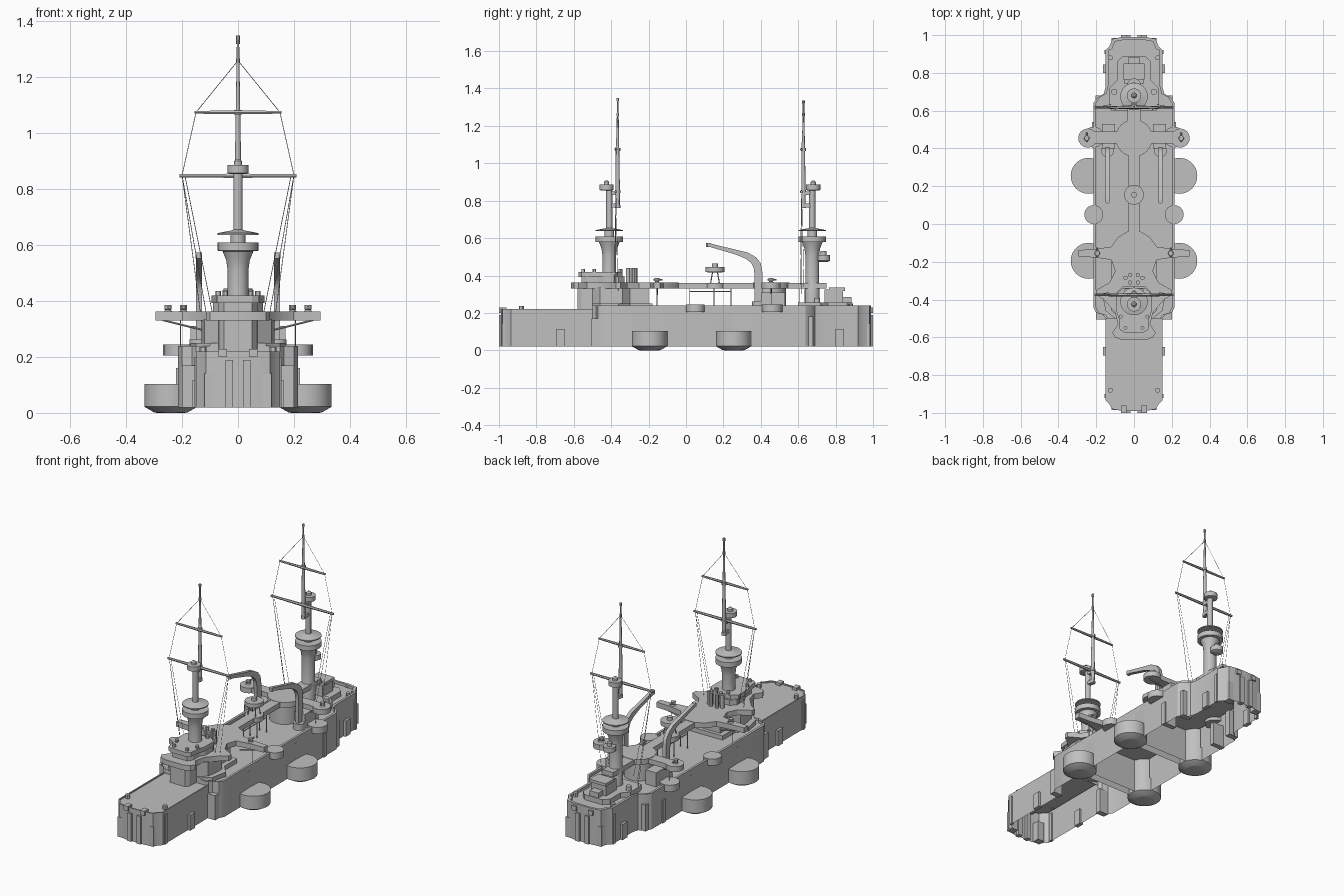
import bpy, bmesh, math

GREY = bpy.data.materials.new("warship grey")
GREY.diffuse_color = (0.53, 0.53, 0.53, 1)


def finish(name, bm, mirror=False):
    bmesh.ops.recalc_face_normals(bm, faces=bm.faces)
    me = bpy.data.meshes.new(name)
    bm.to_mesh(me)
    bm.free()
    ob = bpy.data.objects.new(name, me)
    bpy.context.collection.objects.link(ob)
    me.materials.append(GREY)
    if mirror:
        ob.modifiers.new("Mirror", 'MIRROR')
    return ob


def prism(name, pts, z0, z1, mirror=False, side=False):
    """Extrude an outline upward, or a (y, z) outline sideways when side is set."""
    bm = bmesh.new()
    at = (lambda a, b, c: (c, a, b)) if side else (lambda a, b, c: (a, b, c))
    lo = [bm.verts.new(at(x, y, z0)) for x, y in pts]
    hi = [bm.verts.new(at(x, y, z1)) for x, y in pts]
    bm.faces.new(lo)
    bm.faces.new(hi)
    for i in range(len(pts)):
        j = (i + 1) % len(pts)
        bm.faces.new((lo[i], lo[j], hi[j], hi[i]))
    return finish(name, bm, mirror)


def both(half):
    return half + [(-x, y) for x, y in reversed(half)]


def box(name, x0, x1, y0, y1, z0, z1, mirror=False):
    return prism(name, [(x0, y0), (x1, y0), (x1, y1), (x0, y1)], z0, z1, mirror)


def lathe(name, x, y, profile, mirror=False, seg=32):
    """Turn a (radius, z) profile about a vertical axis."""
    bm = bmesh.new()
    rings = [[bm.verts.new((x + r * math.cos(a), y + r * math.sin(a), z))
              for a in (2 * math.pi * k / seg for k in range(seg))] for r, z in profile]
    bm.faces.new(rings[0])
    bm.faces.new(rings[-1])
    for a, b in zip(rings, rings[1:]):
        for k in range(seg):
            m = (k + 1) % seg
            bm.faces.new((a[k], a[m], b[m], b[k]))
    return finish(name, bm, mirror)


def disc(name, x, y, r, z0, z1, mirror=False, seg=32):
    return lathe(name, x, y, [(r, z0), (r, z1)], mirror, seg)


def rods(name, paths, r, mirror=False, radii=None, res=1):
    cu = bpy.data.curves.new(name, 'CURVE')
    cu.dimensions = '3D'
    cu.bevel_depth, cu.bevel_resolution, cu.use_fill_caps = r, res, True
    for path in paths:
        sp = cu.splines.new('POLY')
        sp.points.add(len(path) - 1)
        for i, p in enumerate(path):
            sp.points[i].co = (*p, 1)
            sp.points[i].radius = radii[i] if radii else 1
    tmp = bpy.data.objects.new(name, cu)
    bpy.context.collection.objects.link(tmp)
    bm = bmesh.new()
    bm.from_mesh(tmp.to_mesh())
    tmp.to_mesh_clear()
    bpy.data.objects.remove(tmp)
    return finish(name, bm, mirror)


def shell(name, half, z0, deck, z1, rail, gaps=()):
    """Open-bottomed hull with a flat-topped bulwark; gaps are openings (start y, end y)."""
    bm = bmesh.new()
    pts = both(half)
    mid = sum(y for x, y in half) / len(half)
    inner = [(x - math.copysign(rail, x), y - math.copysign(rail, y - mid) * (abs(x) < 0.14))
             for x, y in pts]
    for i, a in enumerate(pts):
        j = (i + 1) % len(pts)
        b, c, d = pts[j], inner[j], inner[i]
        side_gap = (min(a[1], b[1]), max(a[1], b[1])) in gaps
        lo = 0.205 if side_gap or a[1] == b[1] == -0.5 else z0
        for quad in (((*a, lo), (*b, lo), (*b, z1), (*a, z1)),
                     ((*a, z1), (*b, z1), (*c, z1), (*d, z1)),
                     ((*d, z1), (*c, z1), (*c, deck), (*d, deck))):
            bm.faces.new([bm.verts.new(v) for v in quad])
    bm.faces.new([bm.verts.new((x, y, deck)) for x, y in inner])
    bmesh.ops.remove_doubles(bm, verts=bm.verts, dist=1e-5)
    return finish(name, bm)


# Hull
GAPS = [(-0.29, -0.10), (0.16, 0.35)]
fore = [(0.06, -0.99), (0.115, -0.98), (0.13, -0.955), (0.15, -0.935), (0.15, -0.5)]
main = [(0.15, -0.5), (0.165, -0.48), (0.20, -0.47), (0.215, -0.44), (0.215, -0.29),
        (0.215, -0.10), (0.215, 0.16), (0.215, 0.35), (0.215, 0.64), (0.195, 0.67),
        (0.16, 0.69), (0.15, 0.73), (0.15, 0.92), (0.13, 0.94), (0.115, 0.98), (0.06, 0.99)]
shell("fore_hull", fore, 0.02, 0.213, 0.22, 0.007)
shell("main_hull", main, 0.02, 0.224, 0.24, 0.014, GAPS)

# Side gun barbettes; curved recesses behind them join in a passage across the hull
for y in (-0.195, 0.255):
    lathe("barbette", 0.24, y, [(0.05, 0.0), (0.06, 0.002), (0.095, 0.022), (0.095, 0.103)], True, 40)
    bm = bmesh.new()
    for s in (-1, 1):
        a = [math.radians(180 + s * (15 + k * 9.0)) for k in range(11)]
        q = [(0.24 + 0.095 * math.cos(t), y + 0.095 * math.sin(t)) for t in a
             if 0.24 + 0.095 * math.cos(t) < 0.217]
        q = [(0, q[0][1])] + q + [(0.215, y + s * 0.095)]
        for p, n in zip(q, q[1:]):
            bm.faces.new([bm.verts.new(c) for c in
                          ((*p, 0.02), (*n, 0.02), (*n, 0.224), (*p, 0.224))])
    bmesh.ops.remove_doubles(bm, verts=bm.verts, dist=1e-5)
    finish("barbette_recess", bm, True)

# Hull pilasters and end ribs
for y0, y1, h, x in ((-0.695, -0.65, 0.115, 0.165), (0.80, 0.845, 0.115, 0.165),
                     (-0.505, -0.47, 0.17, 0.20), (0.51, 0.54, 0.16, 0.222),
                     (-0.92, -0.90, 0.2, 0.156), (0.90, 0.92, 0.2, 0.156), (0.645, 0.68, 0.18, 0.205)):
    box("hull_pilaster", 0.14, x, y0, y1, 0.02, h, True)
for s in (-1, 1):
    a, b = sorted((s * 1.0, s * 0.97))
    box("end_rib", 0.018, 0.045, a, b, 0.02, 0.19, True)
    box("end_chock", 0.04, 0.07, a, b + 0.01 * (s < 0), 0.2, 0.228, True)
    a, b = sorted((s * 0.985, s * 0.94))
    box("corner_rib", 0.075, 0.12, a, b, 0.02, 0.14, True)
    disc("deck_bollard", 0.125, s * 0.88, 0.013, 0.21, 0.236 + 0.012 * (s > 0), True, 12)

# Main deck sponsons
for y, w in ((0.05, 0.05), (0.46, 0.055)):
    disc("deck_sponson", 0.213, y, w, 0.205, 0.245, True)

# Forward deckhouse and bridge
prism("forward_house", both([(0.05, -0.58), (0.065, -0.56), (0.07, -0.5), (0.12, -0.46),
                             (0.13, -0.40), (0.13, -0.34), (0.09, -0.30), (0.09, -0.2)]), 0.213, 0.335)
prism("forward_lower_house", both([(0.10, -0.50), (0.15, -0.46), (0.17, -0.36), (0.12, -0.3),
                                   (0.12, -0.18)]), 0.213, 0.25)
prism("bridge_deck", both([(0.06, -0.615), (0.10, -0.60), (0.115, -0.575), (0.085, -0.53), (0.10, -0.47),
                           (0.16, -0.40), (0.20, -0.375), (0.20, -0.35), (0.13, -0.31), (0.10, -0.25),
                           (0.12, -0.19), (0.20, -0.178), (0.295, -0.172), (0.295, -0.138), (0.20, -0.132),
                           (0.12, -0.12), (0.085, -0.07), (0.035, -0.04)]), 0.33, 0.362)
prism("bridge_house", both([(0.05, -0.56), (0.07, -0.53), (0.07, -0.47), (0.09, -0.44), (0.09, -0.36),
                            (0.06, -0.33)]), 0.362, 0.395)
prism("upper_bridge", both([(0.05, -0.575), (0.075, -0.56), (0.08, -0.5), (0.095, -0.46),
                            (0.095, -0.37), (0.06, -0.34)]), 0.393, 0.42)
for x, y in ((0.045, -0.55), (0.07, -0.49), (0.04, -0.35)):
    disc("bridge_instrument", x, y, 0.01, 0.41, 0.436, True, 12)
for x, y in ((0.02, -0.31), (0.045, -0.285), (0.02, -0.27)):
    disc("bridge_vent", x, y, 0.011, 0.36, 0.44, True, 12)

# Walkway and searchlight platform
box("walkway", -0.03, 0.03, -0.06, 0.40, 0.33, 0.36)
disc("walkway_round", 0, 0.155, 0.052, 0.33, 0.36)
lathe("searchlight_tub", 0, 0.155, [(0.03, 0.415), (0.052, 0.42), (0.052, 0.445), (0.015, 0.445), (0.015, 0.465)])
rods("searchlight_legs", [[(0.028, 0.155 + s * 0.025, 0.35), (0.018, 0.155 + s * 0.012, 0.425)]
                          for s in (-1, 1)], 0.003, True)
rods("walkway_posts", [[(0.024, y, 0.22), (0.024, y, 0.335)] for y in (0.02, 0.15, 0.24)]
     + [[(0.024, 0.02, 0.315), (0.024, 0.24, 0.315)]], 0.003, True)

# After platform
disc("after_house", 0, 0.45, 0.085, 0.224, 0.335)
disc("after_round_deck", 0, 0.455, 0.098, 0.33, 0.362)
box("after_arm", 0.05, 0.245, 0.425, 0.49, 0.33, 0.36, True)
disc("after_wing", 0.245, 0.455, 0.05, 0.33, 0.362, True)
box("after_bridge", -0.035, 0.035, 0.54, 0.75, 0.33, 0.36)
box("after_cabin", 0.1, 0.17, 0.40, 0.53, 0.224, 0.31, True)

# Light guns and wing braces
for x, y in ((0.25, 0.455), (0.195, -0.155)):
    lathe("light_gun", x, y, [(0.016, 0.36), (0.01, 0.368), (0.013, 0.372), (0.013, 0.386)], True, 12)
    rods("gun_barrel", [[(x, y - 0.02, 0.378), (x, y + 0.03, 0.378)]], 0.005, True)
for y in (-0.155, 0.455):
    rods("wing_brace", [[(0.27, y, 0.332), (0.12, y, 0.295)]], 0.004, True)
    rods("wing_post", [[(0.205, y, 0.33), (0.205, y, 0.225)]], 0.002, True)

# Boat cranes: upright post bending to a tapered boom, outlined in side view
boom = [(0.408, 0.224), (0.408, 0.42), (0.40, 0.465), (0.375, 0.497), (0.33, 0.523), (0.27, 0.537), (0.12, 0.574),
        (0.12, 0.555), (0.27, 0.511), (0.32, 0.489), (0.348, 0.468), (0.362, 0.44), (0.367, 0.40), (0.367, 0.224)]
prism("boat_crane", boom, 0.129, 0.151, True, side=True)
disc("crane_foot", 0.14, 0.388, 0.034, 0.224, 0.262, True, 20)
disc("crane_tip", 0.14, 0.12, 0.012, 0.552, 0.574, True, 12)

# Stern houses
prism("stern_house", both([(0.12, 0.60), (0.13, 0.63), (0.13, 0.72), (0.09, 0.76), (0.09, 0.86),
                           (0.06, 0.89)]), 0.224, 0.255)
box("stern_cabin", -0.05, 0.05, 0.74, 0.84, 0.25, 0.325)
box("stern_cabin_roof", -0.055, 0.055, 0.765, 0.85, 0.318, 0.335)
box("stern_hatch", -0.03, 0.03, 0.84, 0.885, 0.25, 0.285)
disc("stern_vent", 0.105, 0.70, 0.016, 0.224, 0.28, True, 16)


# Military masts with fighting tops, topmasts, yards and rigging
def mast(label, y, ty, top):
    lathe(label + "_tower", 0, y, [(0.04, 0.224), (0.04, 0.33), (0.037, 0.34), (0.037, 0.51), (0.042, 0.545),
                                   (0.055, 0.578), (0.073, 0.58), (0.073, 0.61), (0.026, 0.61), (0.026, 0.645)])
    lathe(label + "_top_roof", 0, y, [(0.073, 0.637), (0.073, 0.643), (0.025, 0.652), (0.015, 0.656)])
    disc(label + "_pole", 0, y, 0.0165, 0.65, 0.87, seg=20)
    cy = y - 0.015 if y < 0 else y + 0.005
    lathe(label + "_lookout", 0, cy, [(0.03, 0.855), (0.038, 0.858), (0.038, 0.886), (0.014, 0.886),
                                      (0.014, 0.9), (0.006, 0.908)])
    lathe(label + "_topmast", 0, ty, [(0.011, 0.76), (0.011, 0.9), (0.008, 1.08), (0.005, 1.26),
                                      (0.004, top)], seg=12)
    for z in (0.77, 0.85, 1.075, 1.26, top - 0.008):
        r = 0.007 if z > 1.2 else 0.014
        disc(label + "_collar", 0, ty, r, z - 0.008, z + 0.008, seg=12)
    a, b = sorted((y, ty))
    for z in (0.775, 0.84):
        box(label + "_bracket", -0.012, 0.012, a, b, z - 0.01, z + 0.01)
    for w, z, r in ((0.21, 0.848, 0.008), (0.155, 1.075, 0.007)):
        rods(label + "_yard", [[(-w, ty - 0.01, z), (0, ty - 0.01, z), (w, ty - 0.01, z)]],
             r, radii=[0.8, 1.1, 0.8])
    e = ty - 0.01
    rods(label + "_rigging", [[(0, ty, 1.26), (0.15, e, 1.075), (0.2, e, 0.85), (0.095, e - 0.01, 0.25)],
                              [(0.2, e, 0.85), (0.12, e + 0.015, 0.25)],
                              [(0.19, e, 0.85), (0.08, e, 0.3)]], 0.0012, True, res=0)


mast("fore_mast", -0.41, -0.365, 1.35)
mast("main_mast", 0.675, 0.628, 1.335)
lathe("main_mast_searchlight", 0, 0.735, [(0.022, 0.472), (0.036, 0.48), (0.036, 0.51), (0.015, 0.51),
                                          (0.015, 0.53)])

# Smooth round parts, keep hard edges
for ob in bpy.context.scene.objects:
    ob.select_set(True)
    bpy.context.view_layer.objects.active = ob
bpy.ops.object.shade_smooth_by_angle(angle=math.radians(30))
